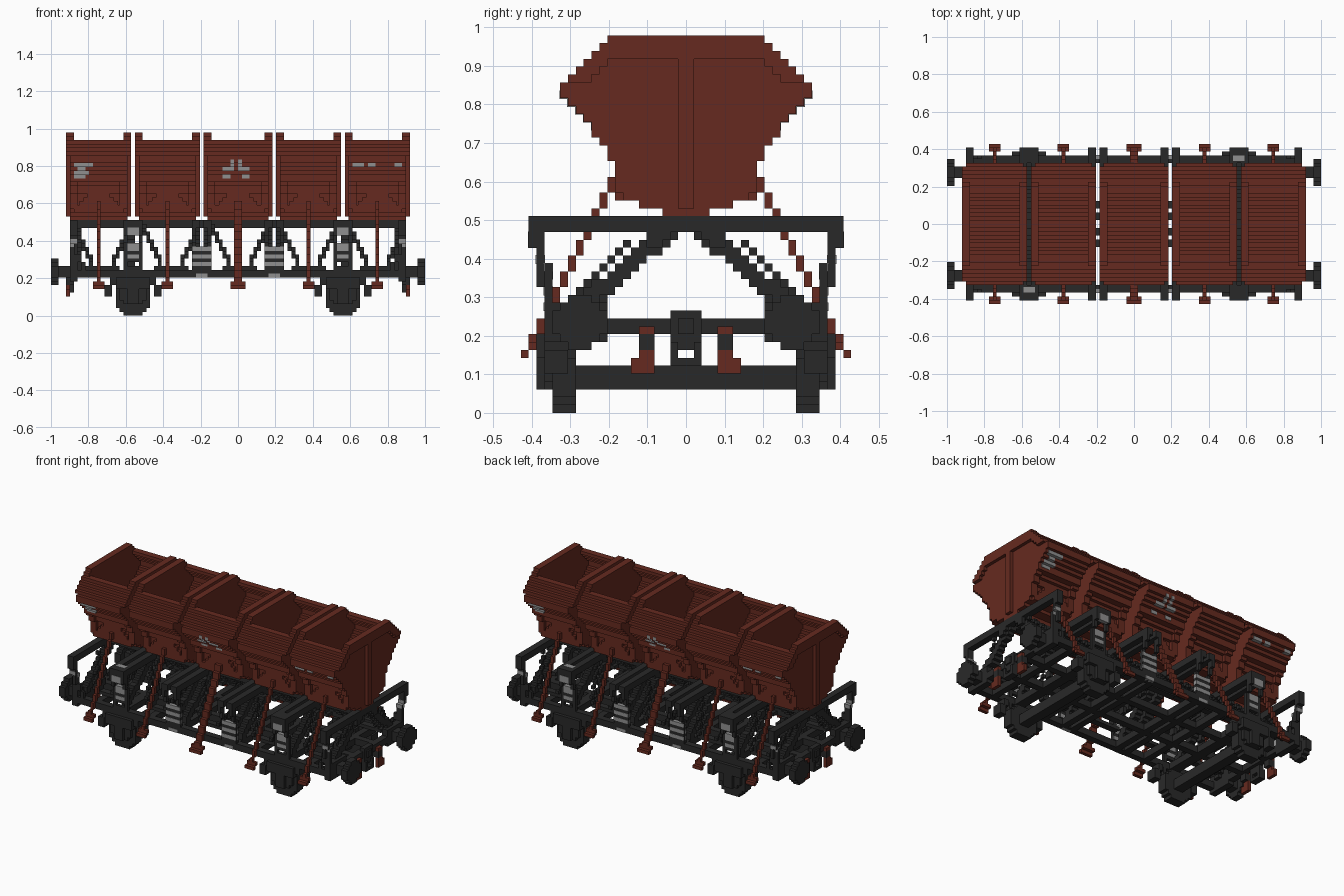
import bpy, bmesh, math

cube = bpy.data.objects.get("Cube")
if cube:
    bpy.data.objects.remove(cube, do_unlink=True)

U = 2 / 98  # one block; all dimensions below are counted in blocks


def material(name, rgb):
    m = bpy.data.materials.new(name)
    m.diffuse_color = (*rgb, 1)
    m.use_nodes = True
    m.node_tree.nodes["Principled BSDF"].inputs["Base Color"].default_value = (*rgb, 1)
    return m


RED = material("oxide red", (0.133, 0.023, 0.014))
DARK = material("frame black", (0.022, 0.022, 0.022))
GREY = material("marking grey", (0.28, 0.28, 0.28))


class Part:
    """Collects blocky boxes into one mesh object."""

    def __init__(self, name, mat):
        self.name, self.mat, self.bm = name, mat, bmesh.new()

    def box(self, x0, x1, y0, y1, z0, z1, mx=False, my=False):
        for sx in ((1, -1) if mx else (1,)):
            for sy in ((1, -1) if my else (1,)):
                vs = bmesh.ops.create_cube(self.bm, size=1)["verts"]
                for v in vs:
                    v.co = ((sx * (x0 + x1) / 2 + v.co.x * (x1 - x0)) * U,
                            (sy * (y0 + y1) / 2 + v.co.y * (y1 - y0)) * U,
                            ((z0 + z1) / 2 + v.co.z * (z1 - z0)) * U)

    def line(self, a, b, size, mx=False, my=False):
        """Stepped bar from block a to block b."""
        n = max(1, round(max(abs(q - p) for p, q in zip(a, b))))
        for i in range(n + 1):
            c = [math.floor(p + (q - p) * i / n + 0.5) for p, q in zip(a, b)]
            self.box(c[0], c[0] + size[0], c[1], c[1] + size[1], c[2], c[2] + size[2], mx, my)

    def disc(self, c, r, w, axis, mx=False, my=False):
        """Stepped disc of radius r and width w around the x or y axis."""
        z = c[2] - r
        while z < c[2] + r - 0.01:
            h = round(math.sqrt(max(0, r * r - (z + 0.5 - c[2]) ** 2)) - 0.5) + 0.5
            if axis == "x":
                self.box(c[0], c[0] + w, c[1] - h, c[1] + h, z, z + 1, mx, my)
            else:
                self.box(c[0] - h, c[0] + h, c[1], c[1] + w, z, z + 1, mx, my)
            z += 1

    def done(self):
        me = bpy.data.meshes.new(self.name)
        self.bm.to_mesh(me)
        self.bm.free()
        me.materials.append(self.mat)
        ob = bpy.data.objects.new(self.name, me)
        bpy.context.collection.objects.link(ob)


# Hopper half width for each row, from row 25 up to row 47
HALF = dict(zip(range(25, 48), [3, 6, 8, 9, 9, 9, 9, 10, 10, 11, 12, 12, 13, 14, 15,
                                16, 16, 15, 14, 13, 12, 11, 10]))
HOPPERS = [(-45, -28), (-27, -10), (-9, 9), (10, 27), (28, 45)]

for n, (x0, x1) in enumerate(HOPPERS, 1):
    p = Part(f"hopper_{n}", RED)
    for edge, s in ((x0, 1), (x1, -1)):
        def wall(a, b, y0, y1, z0, z1):
            xa, xb = sorted((edge + s * a, edge + s * b))
            p.box(xa, xb, y0, y1, z0, z1)
        for r, h in HALF.items():
            wall(1, 2, -h, h, r, r + 1)                # end wall
            if r >= 45:
                wall(0, 1, -h, h, r, r + 1)            # top rim
            elif r >= 42:
                for y0, y1 in ((-h, 3 - h), (h - 3, h)):
                    wall(0, 1, y0, y1, r, r + 1)       # sloped rim
        wall(0, 1, -1, 1, 26, 45)                      # centre post
        for r in range(26, 45):                        # flange along the sheet
            h = HALF[r]
            wall(1, 3, h - 2, h, r, r + 1)
            wall(1, 3, -h, 2 - h, r, r + 1)
    # stepped side sheets, set back a little beside the outlets
    for r in range(27, 46):
        h = HALF[r] - (1 if r < 35 else 0)
        p.box(x0 + 2, x1 - 2, h - 2, h, r, r + 1, my=True)
    # floor, inner saddle and plinth
    p.box(x0 + 2, x1 - 2, -6, 6, 26, 27)
    p.box(x0 + 2, x1 - 2, -3, 3, 25, 26)
    for i in range(9):
        p.box(x0 + 2, x1 - 2, i - 9, 9 - i, 27 + i, 28 + i)
    # stepped outlet flap on each side
    c = (x0 + x1) / 2
    for r, w in ((27, 6), (28, 6), (29, 5), (30, 4), (31, 3)):
        p.box(c - w, c + w, 7, HALF[r], r, r + 1, my=True)
    p.done()

# Operating rods with feet
p = Part("operating_rods", RED)
for x, w in ((-1, 2), (18, 1), (36, 1)):
    p.line((x, 9, 29), (x, 19, 8), (w, 1, 1), x > 0, True)
    p.box(x - 1, x + w + 1, 20, 21, 7, 8, x > 0, True)
    p.box(x - 1, x + w + 1, 19, 20, 8, 9, x > 0, True)
p.done()

# Upper frame: cross beams and centre rails
p = Part("upper_frame", DARK)
for a, b in ((42, 44), (25, 27), (28, 30), (10, 12), (7, 9)):
    p.box(a, b, -20, 20, 23, 25, mx=True)
p.box(27, 28, 16, 20, 23, 25, True, True)
p.box(-44, 44, 1, 3, 23, 25, my=True)
p.done()

# Side columns: pairs of posts stepping in towards the solebar
p = Part("side_columns", DARK)
for x, w in ((42, 2), (25, 1), (29, 1), (11, 1), (7, 1)):
    p.box(x, x + w, 18, 20, 21, 23, True, True)
    p.box(x, x + w, 18, 19, 19, 21, True, True)
    p.box(x, x + w, 17, 18, 11, 19, True, True)
p.line((43, 18, 20), (40, 17, 12), (1, 1, 1), True, True)
for x0, x1 in ((26, 29), (8, 11)):
    for z in (12, 14, 16):
        p.box(x0, x1, 17, 18, z, z + 1, True, True)
p.done()

p = Part("column_plates", GREY)
for x0, x1, rows in ((26, 29, (22, 21, 18, 17, 15)), (7, 12, (17, 15, 13)), (42, 44, (19, 18))):
    for r in rows:
        y = 20 if r >= 21 else 19 if r >= 19 else 18
        p.box(x0, x1, y - 1.1, y + 0.1, r - 0.05, r + 1.05, True, True)
p.box(8, 11, 17, 18.1, 10, 11, True, True)
for s in (-1, 1):
    p.box(*sorted((s * 26, s * 29)), *sorted((s * 16.5, s * 18)), 24.5, 25.05)
p.done()

# Discharge chute struts under each hopper
p = Part("chute_struts", DARK)
for c in (-36, -18, 0, 18, 36):
    for s in (-1, 1):
        p.line((c + s * 7, 2, 22), (c + s * 3, 11, 13), (1, 2, 2), my=True)
        p.line((c + s * 7, 7, 21), (c + s * 3, 14, 14), (1, 1, 1), my=True)
    p.box(c - 4, c + 5, 11, 13, 12, 13, my=True)
p.done()

# Braces carrying the upper frame
p = Part("frame_braces", DARK)
for x in (41, 27, 10, 7):
    p.line((x, 1, 22), (x, 13, 12), (2, 2, 2), True, True)
p.done()

# Underframe: solebars, inner sills, crossbars and headstocks
p = Part("underframe", DARK)
p.box(-44, 44, 16, 18, 10, 12, my=True)
p.box(-44, 44, 4, 6, 10, 12, my=True)
for a, b in ((42, 44), (35, 37), (26, 29), (17, 19), (10, 12), (7, 9)):
    p.box(a, b, -17, 17, 10, 12, mx=True)
p.box(42, 44, 10, 18, 9, 14, True, True)
p.box(43, 45, 4, 6, 8, 10, True, True)
p.done()

# Buffers
p = Part("buffers", DARK)
p.disc((47, 13.5, 11.5), 3.5, 2, "x", True, True)
p.box(44, 47, 12, 15, 10, 13, True, True)
p.done()

# Coupling hooks
p = Part("couplings", DARK)
p.box(43, 44.5, -2, 2, 8, 13, mx=True)
p.box(44, 45, -1, 1, 10, 12, mx=True)
p.box(43, 45, 1, 2, 6, 9, True, True)
p.box(43, 45, -2, 2, 6, 7, mx=True)
p.done()

# Brake hoses
p = Part("brake_hoses", RED)
p.box(44, 45, 4, 6, 7, 8, True, True)
p.box(44, 45, 4, 7, 5, 7, True, True)
p.box(44, 45, 4, 6, 10, 11, True, True)
p.done()

# Wheels and axles
p = Part("wheelsets", DARK)
p.disc((27.5, 14, 4.5), 4.5, 3, "y", True, True)
p.box(26, 29, -15, 15, 3, 6, mx=True)
p.done()

# Axle boxes, guards, springs and brake shoes
p = Part("axle_boxes", DARK)
p.box(25, 30, 17, 18, 3, 8, True, True)
p.box(26, 29, 18, 19, 3, 7, True, True)
p.box(24, 25, 16, 18, 4, 10, True, True)
p.box(30, 31, 16, 18, 4, 10, True, True)
p.box(23, 32, 17, 19, 7, 10, True, True)
for s in (-1, 1):
    p.box(*sorted((27.5 + s * 4.5, 27.5 + s * 6)), 15, 18, 8, 10, True, True)
    p.box(*sorted((27.5 + s * 5.5, 27.5 + s * 7.5)), 15, 18, 5, 8, True, True)
p.done()

# Grey markings on the hopper sheets
p = Part("hopper_markings", GREY)
for x0, x1, r in ((-43, -38, 39), (-42, -40, 38), (-43, -39, 37), (-43, -40, 36),
                  (-2, -1, 40), (0, 1, 40), (-2, -1, 39), (0, 1, 39), (-4, -1, 38), (0, 3, 38),
                  (-4, -2, 36), (1, 3, 36), (30, 33, 39), (34, 36, 39), (41, 43, 39)):
    h = HALF[r]
    for sy in (1, -1):
        a, b = (x0, x1) if sy < 0 else (-x1, -x0)
        p.box(a, b, *sorted((sy * (h - 1), sy * (h + 0.1))), r - 0.1, r + 0.95)
p.done()
